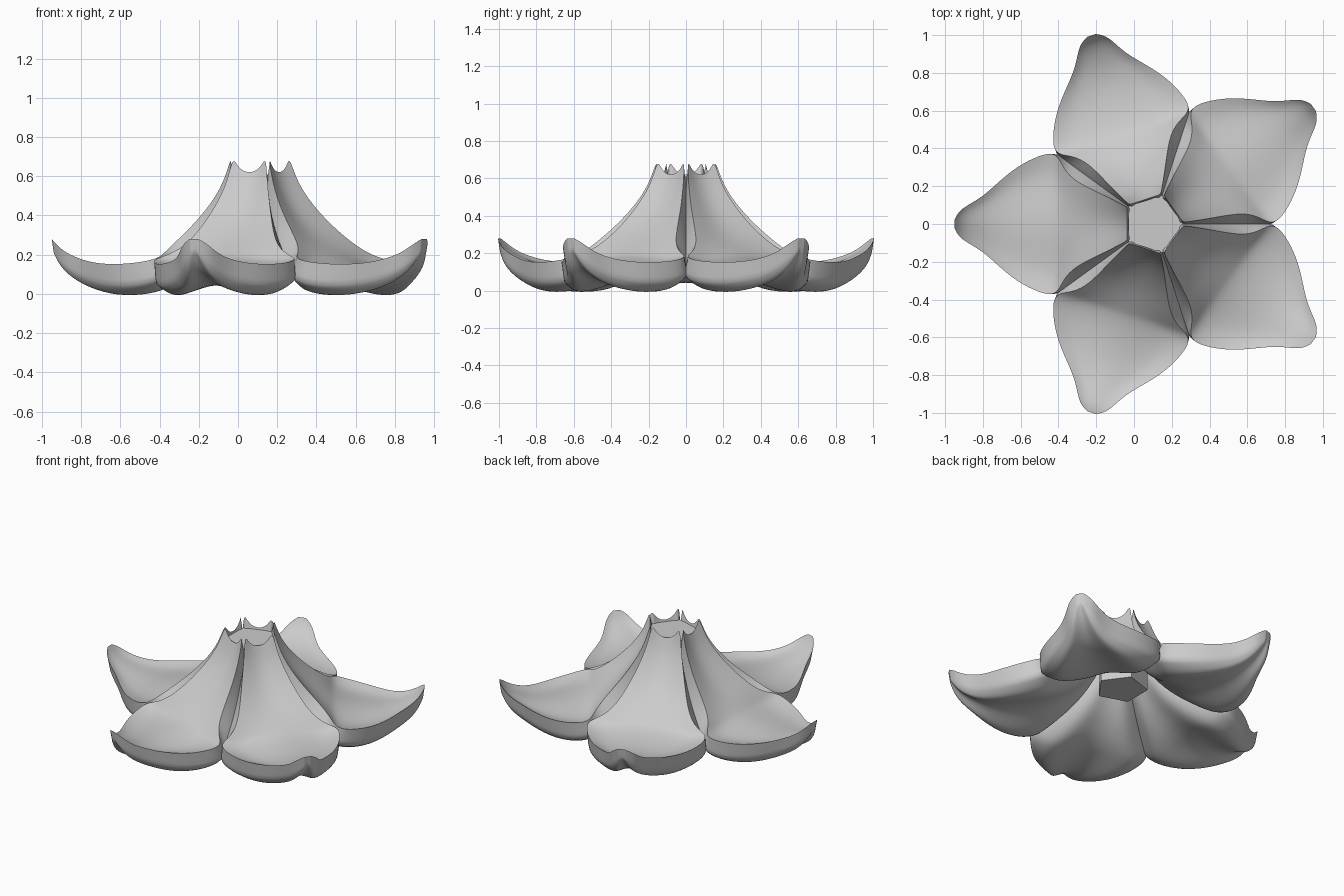
import bpy, math

cube = bpy.data.objects.get("Cube")
if cube:
    bpy.data.objects.remove(cube, do_unlink=True)

CENTRE = 0.1          # flower axis along x
COLS = 8              # petal columns across

grey = bpy.data.materials.new("petal_grey")
grey.use_nodes = True
colour = (0.6, 0.6, 0.6, 1)
grey.diffuse_color = colour
grey.node_tree.nodes["Principled BSDF"].inputs["Base Color"].default_value = colour

# upper rows from throat to tip: distance out, half width, edge, lobe and middle heights
UPPER = [
    (0.136, 0.09, 0.70, 0.635, 0.62), (0.171, 0.107, 0.57, 0.535, 0.52),
    (0.244, 0.145, 0.45, 0.42, 0.405), (0.34, 0.19, 0.34, 0.315, 0.305),
    (0.43, 0.24, 0.255, 0.24, 0.235), (0.48, 0.305, 0.205, 0.195, 0.20),
    (0.512, 0.382, 0.18, 0.165, 0.18), (0.60, 0.365, 0.16, 0.14, 0.155),
    (0.72, 0.305, 0.15, 0.13, 0.14), (0.82, 0.22, 0.155, 0.14, 0.145),
    (0.90, 0.145, 0.175, 0.16, 0.165), (0.98, 0.10, 0.21, 0.20, 0.20),
    (1.025, 0.07, 0.25, 0.24, 0.24), (1.05, 0.025, 0.28, 0.28, 0.28),
]
# underside rows, two soft lobes with a groove along the middle
LOWER = [
    (0.10, 0.08, 0.52, 0.45, 0.45), (0.125, 0.10, 0.44, 0.36, 0.36),
    (0.18, 0.145, 0.35, 0.26, 0.27), (0.27, 0.212, 0.24, 0.15, 0.17),
    (0.38, 0.294, 0.16, 0.07, 0.10), (0.45, 0.345, 0.105, 0.035, 0.075),
    (0.505, 0.38, 0.07, 0.015, 0.06), (0.60, 0.355, 0.045, 0.00, 0.05),
    (0.715, 0.29, 0.04, 0.00, 0.045), (0.81, 0.21, 0.055, 0.02, 0.055),
    (0.885, 0.138, 0.08, 0.05, 0.08), (0.96, 0.095, 0.12, 0.095, 0.12),
    (1.01, 0.065, 0.165, 0.15, 0.17), (1.04, 0.022, 0.21, 0.21, 0.215),
]


def add_object(name, verts, faces):
    mesh = bpy.data.meshes.new(name)
    mesh.from_pydata(verts, [], faces)
    mesh.materials.append(grey)
    ob = bpy.data.objects.new(name, mesh)
    ob.location.x = CENTRE
    bpy.context.collection.objects.link(ob)
    return ob


# grid of points whose cross-section passes through middle, lobe and edge heights
def sheet(rows):
    points = []
    for out, half, edge, lobe, mid in rows:
        b = (edge - mid - 4 * (lobe - mid)) * 4 / 3
        a = edge - mid - b
        for i in range(COLS + 1):
            c = 2 * i / COLS - 1
            points.append((out, c * half, mid + a * c ** 2 + b * c ** 4))
    return points


# closed petal: upper sheet, underside and the rim joining them
def petal(name, turn):
    n = COLS + 1
    last = len(UPPER) - 1
    total = n * len(UPPER)
    faces = []
    for r in range(last):
        for i in range(COLS):
            a = r * n + i
            quad = (a, a + n, a + n + 1, a + 1)
            faces += [quad, tuple(v + total for v in reversed(quad))]
    loop = list(range(n)) + [r * n + COLS for r in range(1, last + 1)]
    loop += [last * n + i for i in range(COLS - 1, -1, -1)]
    loop += [r * n for r in range(last - 1, 0, -1)]
    rim = list(zip(loop, loop[1:] + loop[:1]))
    faces += [(a, b, b + total, a + total) for a, b in rim]
    ob = add_object(name, sheet(UPPER) + sheet(LOWER), faces)
    ob.rotation_euler.z = turn

    # crisp upper rim, softer lower rim
    crease = ob.data.attributes.new("crease_edge", 'FLOAT', 'EDGE')
    upper = {frozenset(e) for e in rim}
    lower = {frozenset((a + total, b + total)) for a, b in rim}
    for edge in ob.data.edges:
        key = frozenset(edge.vertices)
        crease.data[edge.index].value = 1.0 if key in upper else 0.5 if key in lower else 0.0
    sub = ob.modifiers.new("smooth_surface", 'SUBSURF')
    sub.levels = sub.render_levels = 2

    # bake the smoothing so the rim stays sharp under smooth shading
    bpy.context.view_layer.update()
    ob.data = bpy.data.meshes.new_from_object(
        ob.evaluated_get(bpy.context.evaluated_depsgraph_get()))
    ob.modifiers.clear()
    bpy.ops.object.select_all(action='DESELECT')
    ob.select_set(True)
    bpy.context.view_layer.objects.active = ob
    bpy.ops.object.shade_smooth_by_angle(angle=math.radians(50))


for k in range(5):
    petal(f"petal_{k + 1}", math.radians(36 + 72 * k))

# five sided core closing the throat
ring = [(0.16 * math.cos(math.tau * k / 5), 0.16 * math.sin(math.tau * k / 5)) for k in range(5)]
verts = [(x, y, z) for z in (0.2, 0.61) for x, y in ring]
faces = [(4, 3, 2, 1, 0), (5, 6, 7, 8, 9)]
faces += [(k, (k + 1) % 5, (k + 1) % 5 + 5, k + 5) for k in range(5)]
add_object("throat_core", verts, faces)
